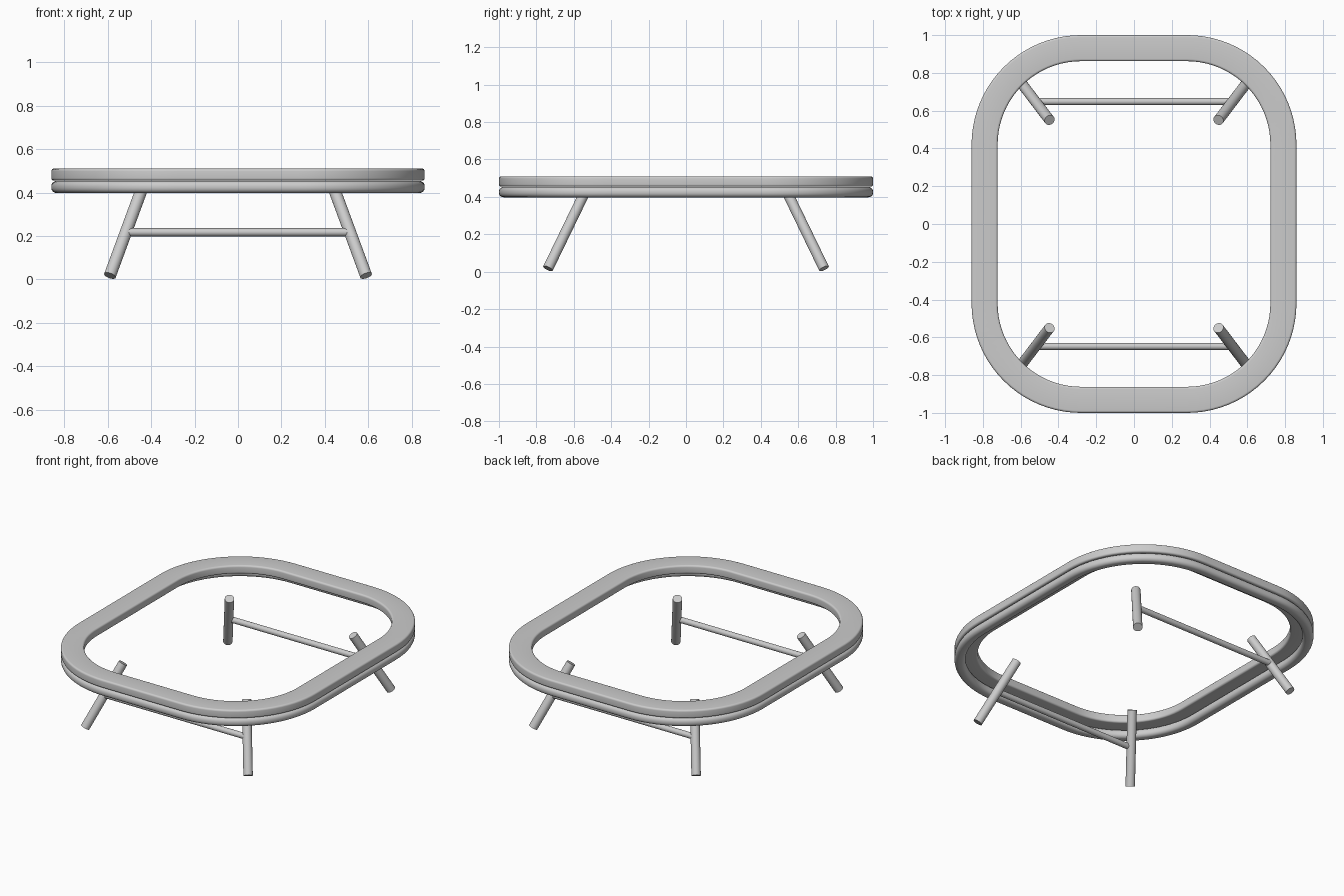
import bpy, bmesh, math
from mathutils import Vector

if "Cube" in bpy.data.objects:
    bpy.data.objects.remove(bpy.data.objects["Cube"])

grey = bpy.data.materials.new("plain grey")
grey.diffuse_color = (0.6, 0.6, 0.6, 1)
grey.use_nodes = True
grey.node_tree.nodes["Principled BSDF"].inputs["Base Color"].default_value = grey.diffuse_color

CX, CY, R = 0.28, 0.42, 0.58   # corner centres and outer corner radius of the frame


def finish(name, bm):
    bmesh.ops.recalc_face_normals(bm, faces=bm.faces)
    mesh = bpy.data.meshes.new(name)
    bm.to_mesh(mesh)
    bm.free()
    mesh.materials.append(grey)
    ob = bpy.data.objects.new(name, mesh)
    bpy.context.collection.objects.link(ob)
    bpy.ops.object.select_all(action='DESELECT')
    ob.select_set(True)
    bpy.context.view_layer.objects.active = ob
    bpy.ops.object.shade_smooth_by_angle(angle=math.radians(35))
    return ob


def rounded_section(r0, r1, z0, z1, c, steps=5):
    """Rounded rectangle in radius and height."""
    pts = []
    corners = [(r1 - c, z1 - c), (r0 + c, z1 - c), (r0 + c, z0 + c), (r1 - c, z0 + c)]
    for q, (r, z) in enumerate(corners):
        for i in range(steps + 1):
            a = math.pi / 2 * (q + i / steps)
            pts.append((r + c * math.cos(a), z + c * math.sin(a)))
    return pts


def frame_ring(name, section, steps=20):
    """Sweep a section around a rounded rectangle."""
    bm = bmesh.new()
    loops = []
    for q, (sx, sy) in enumerate([(1, 1), (-1, 1), (-1, -1), (1, -1)]):
        for i in range(steps + 1):
            a = math.pi / 2 * (q + i / steps)
            loops.append([bm.verts.new((sx * CX + r * math.cos(a), sy * CY + r * math.sin(a), z))
                          for r, z in section])
    n = len(section)
    for k, a in enumerate(loops):
        b = loops[(k + 1) % len(loops)]
        for j in range(n):
            bm.faces.new((a[j], b[j], b[(j + 1) % n], a[(j + 1) % n]))
    return finish(name, bm)


def rod(name, p, q, radius):
    p, q = Vector(p), Vector(q)
    bm = bmesh.new()
    bmesh.ops.create_cone(bm, cap_ends=True, segments=32, radius1=radius,
                          radius2=radius, depth=(q - p).length)
    ob = finish(name, bm)
    ob.location = (p + q) / 2
    ob.rotation_euler = (q - p).to_track_quat('Z', 'Y').to_euler()
    return ob


# Wide upper frame and the narrower tube under its outer rim
frame_ring("upper_frame", rounded_section(R - 0.138, R, 0.455, 0.51, 0.012))
frame_ring("lower_frame_tube", rounded_section(R - 0.065, R, 0.398, 0.453, 0.024))

# Splayed legs and the stretchers joining each pair
for sy, end in ((-1, "front"), (1, "back")):
    for sx, side in ((-1, "left"), (1, "right")):
        rod(f"{end}_{side}_leg", (sx * 0.59, sy * 0.738, 0.017),
            (sx * 0.447, sy * 0.55, 0.405), 0.028)
    rod(f"{end}_stretcher", (-0.515, sy * 0.648, 0.217), (0.515, sy * 0.648, 0.217), 0.0185)
